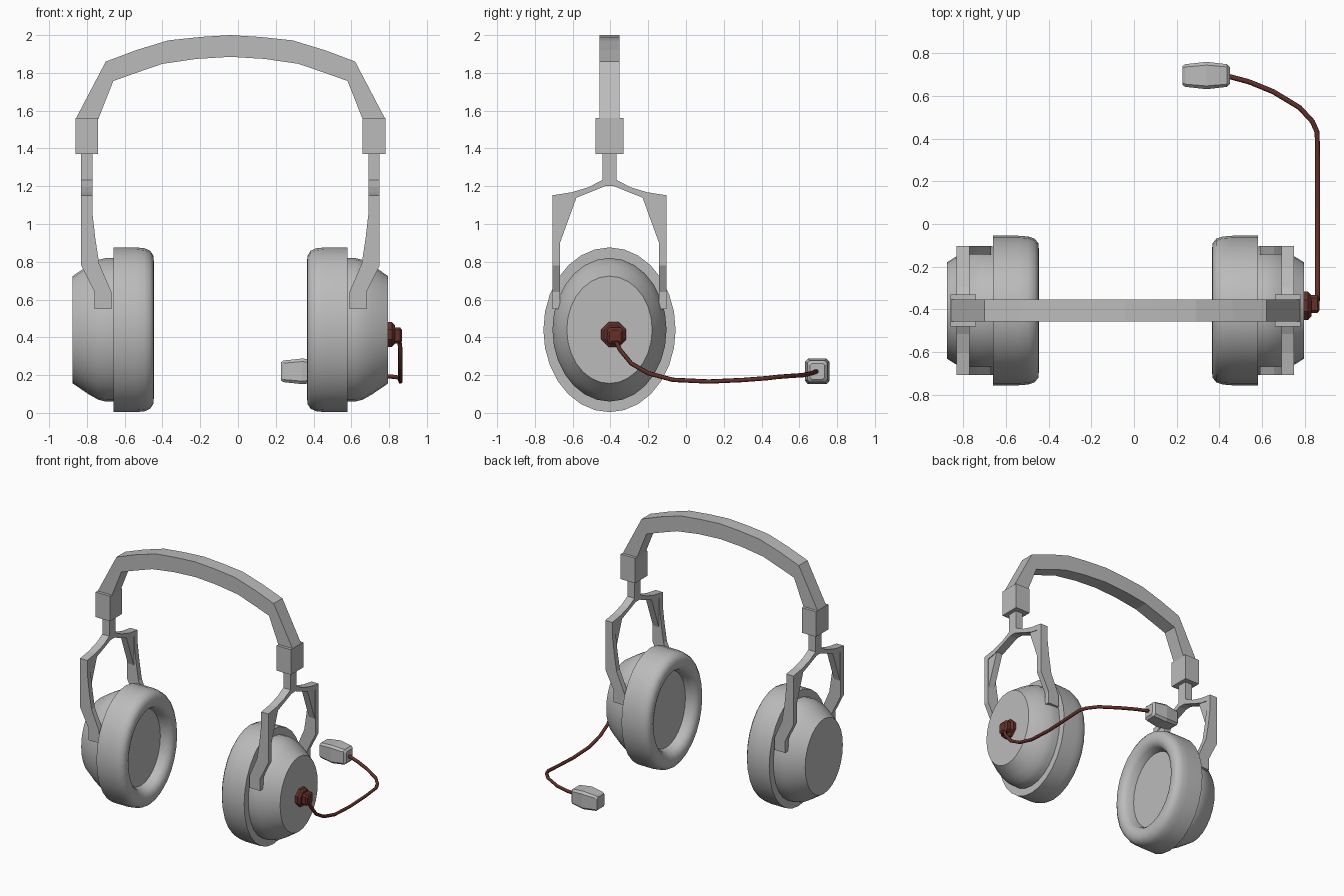
import bpy, bmesh, math
from mathutils import Vector

if "Cube" in bpy.data.objects:
    bpy.data.objects.remove(bpy.data.objects["Cube"])

CENTRE = (-0.04, -0.405, 0)   # middle of the headset, used as mirror origin


def material(name, rgb):
    m = bpy.data.materials.new(name)
    m.use_nodes = True
    m.diffuse_color = (*rgb, 1)
    m.node_tree.nodes["Principled BSDF"].inputs["Base Color"].default_value = (*rgb, 1)
    return m


grey = material("light grey", (0.5, 0.5, 0.5))
red = material("dark red", (0.13, 0.03, 0.022))


def loft(name, rings, mat, loc=CENTRE, mirror=(True, False, False), smooth=False):
    """Skin a list of equal-length rings and cap both ends."""
    bm = bmesh.new()
    rows = [[bm.verts.new(p) for p in ring] for ring in rings]
    n = len(rows[0])
    for a, b in zip(rows, rows[1:]):
        for i in range(n):
            j = (i + 1) % n
            bm.faces.new((a[i], a[j], b[j], b[i]))
    bm.faces.new(rows[0])
    bm.faces.new(rows[-1])
    bmesh.ops.recalc_face_normals(bm, faces=bm.faces)
    mesh = bpy.data.meshes.new(name)
    bm.to_mesh(mesh)
    bm.free()
    mesh.materials.append(mat)
    ob = bpy.data.objects.new(name, mesh)
    ob.location = loc
    bpy.context.collection.objects.link(ob)
    if any(mirror):
        mod = ob.modifiers.new("mirror", 'MIRROR')
        mod.use_axis = mirror
    if smooth:
        bpy.ops.object.select_all(action='DESELECT')
        ob.select_set(True)
        bpy.context.view_layer.objects.active = ob
        bpy.ops.object.shade_smooth_by_angle(angle=math.radians(35))
    return ob


def prism_xz(name, outline, y0, y1, **kw):
    return loft(name, [[(x, y, z) for x, z in outline] for y in (y0, y1)], grey, **kw)


def prism_yz(name, outline, x0, x1, **kw):
    return loft(name, [[(x, y, z) for y, z in outline] for x in (x0, x1)], grey, **kw)


def ellipse(x, ry, rz, zc=0.44, n=28):
    return [(x, ry * math.sin(t), zc + rz * math.cos(t))
            for t in (2 * math.pi * i / n for i in range(n))]


def octagon(x, ry, rz, yc=0, zc=0, cut=0.3):
    a, b = ry * (1 - 2 * cut), rz * (1 - 2 * cut)
    pts = [(a, rz), (ry, b), (ry, -b), (a, -rz), (-a, -rz), (-ry, -b), (-ry, b), (-a, rz)]
    return [(x, yc + y, zc + z) for y, z in pts]


# Ear cushions: rounded ring with a recessed floor
cushion = [(0.49, 0.66), (0.44, 0.69), (0.415, 0.74), (0.405, 0.81), (0.408, 0.90),
           (0.425, 0.96), (0.455, 0.99), (0.50, 1.0), (0.62, 1.0)]
loft("ear_cushion", [ellipse(x, 0.35 * s, 0.436 * s) for x, s in cushion], grey, smooth=True)

# Ear cups: domed shell with a flat outer face
cup = [(0.60, 0.30, 0.38), (0.66, 0.302, 0.38), (0.70, 0.295, 0.37), (0.75, 0.275, 0.342),
       (0.80, 0.248, 0.308), (0.835, 0.226, 0.284)]
loft("ear_cup", [ellipse(*c) for c in cup], grey, smooth=True)

# Yoke arms, gussets and crossbar
arm = [(0.73, 1.13), (0.79, 1.15), (0.79, 0.78), (0.72, 0.64), (0.72, 0.55),
       (0.63, 0.55), (0.63, 0.64), (0.695, 0.79), (0.715, 0.92), (0.73, 1.05)]
prism_xz("yoke_arm", arm, 0.262, 0.302, mirror=(True, True, False))
prism_yz("yoke_gusset", [(0.262, 1.13), (0.175, 1.14), (0.262, 0.90)], 0.735, 0.785,
         mirror=(True, True, False))
half = [(0.035, 1.235), (0.11, 1.195), (0.20, 1.168), (0.302, 1.152),
        (0.302, 1.112), (0.20, 1.13), (0.11, 1.165)]
bar = half + [(0, 1.21)] + [(-y, z) for y, z in reversed(half)]
prism_yz("yoke_crossbar", bar, 0.73, 0.79)


# Stems and slider blocks
def block(name, x0, x1, hy, z0, z1):
    prism_xz(name, [(x0, z0), (x1, z0), (x1, z1), (x0, z1)], -hy, hy)


block("stem", 0.73, 0.79, 0.037, 1.20, 1.39)
block("slider_block", 0.70, 0.82, 0.074, 1.37, 1.56)

# Headband: one faceted arch
outer = [(0.82, 1.555), (0.66, 1.86), (0.50, 1.92), (0.33, 1.972), (0.16, 1.99)]
inner = [(0.70, 1.555), (0.62, 1.757), (0.50, 1.80), (0.36, 1.848), (0.18, 1.874)]


def arch(side, top):
    return side + [(0, top)] + [(-x, z) for x, z in reversed(side)]


band = [[(xo, -0.052, zo), (xo, 0.052, zo), (xi, 0.052, zi), (xi, -0.052, zi)]
        for (xo, zo), (xi, zi) in zip(arch(outer, 2.0), arch(inner, 1.885))]
loft("headband", band, grey, mirror=(False, False, False))

# Boom pivot on the left cup
single = dict(loc=(0, 0, 0), mirror=(False, False, False))
loft("boom_pivot", [octagon(x, r, r, -0.383, 0.415) for x, r in
                    ((0.785, 0.066), (0.815, 0.066), (0.83, 0.05))], red, **single)
loft("boom_socket", [octagon(x, r, r, -0.375, 0.41, 0.15) for x, r in
                     ((0.82, 0.042), (0.858, 0.042), (0.868, 0.03))], red, **single)

# Boom: thin bent rod
path = [(0.85, -0.385, 0.41), (0.86, -0.35, 0.335), (0.86, -0.29, 0.262), (0.86, -0.20, 0.21),
        (0.86, -0.07, 0.175), (0.86, 0.12, 0.166), (0.86, 0.30, 0.174), (0.857, 0.43, 0.184),
        (0.835, 0.48, 0.19), (0.775, 0.545, 0.195), (0.65, 0.62, 0.20), (0.54, 0.665, 0.21),
        (0.44, 0.692, 0.22)]
curve = bpy.data.curves.new("boom", 'CURVE')
curve.dimensions = '3D'
curve.bevel_depth = 0.012
curve.bevel_resolution = 1
curve.use_fill_caps = True
spline = curve.splines.new('POLY')
spline.points.add(len(path) - 1)
for point, co in zip(spline.points, path):
    point.co = (*co, 1)
curve.materials.append(red)
bpy.context.collection.objects.link(bpy.data.objects.new("boom", curve))

# Microphone capsule: chamfered, widest in the middle
capsule = [(0.228, 0.045, 0.048), (0.24, 0.053, 0.057), (0.34, 0.064, 0.068),
           (0.435, 0.053, 0.057), (0.45, 0.038, 0.042)]
loft("microphone", [octagon(x, ry, rz, 0.695, 0.22, 0.12) for x, ry, rz in capsule],
     grey, **single)
